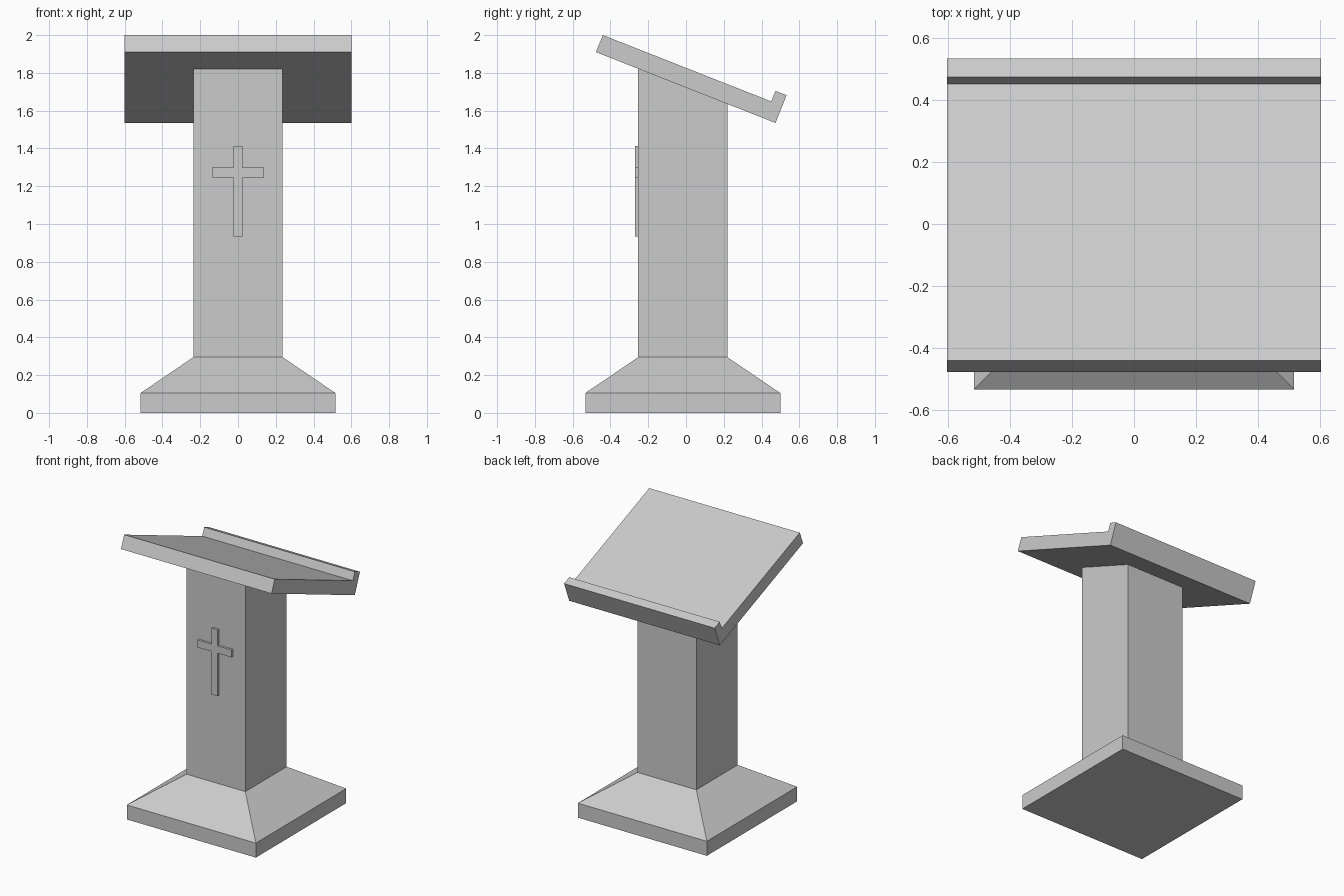
import bpy, bmesh

if "Cube" in bpy.data.objects:
    bpy.data.objects.remove(bpy.data.objects["Cube"])

stone = bpy.data.materials.new("light grey stone")
stone.diffuse_color = (0.6, 0.6, 0.6, 1)
stone.use_nodes = True
stone.node_tree.nodes["Principled BSDF"].inputs["Base Color"].default_value = stone.diffuse_color
CY = -0.017  # centre of the base and column in y


def finish(name, bm):
    bmesh.ops.recalc_face_normals(bm, faces=bm.faces)
    mesh = bpy.data.meshes.new(name)
    bm.to_mesh(mesh)
    bm.free()
    mesh.materials.append(stone)
    bpy.context.collection.objects.link(bpy.data.objects.new(name, mesh))


def extrude_profile(name, points, offset):
    """Closed outline pushed along an offset vector."""
    bm = bmesh.new()
    face = bm.faces.new([bm.verts.new(p) for p in points])
    new = bmesh.ops.extrude_face_region(bm, geom=[face])["geom"]
    bmesh.ops.translate(bm, vec=offset,
                        verts=[v for v in new if isinstance(v, bmesh.types.BMVert)])
    finish(name, bm)


# Base: square plinth with a sloped upper part
bm = bmesh.new()
rings = []
for h, z in ((0.516, 0), (0.516, 0.105), (0.236, 0.295)):
    rings.append([bm.verts.new((sx * h, CY + sy * h, z))
                  for sx, sy in ((-1, -1), (1, -1), (1, 1), (-1, 1))])
for low, high in zip(rings, rings[1:]):
    for i in range(4):
        j = (i + 1) % 4
        bm.faces.new((low[i], low[j], high[j], high[i]))
bm.faces.new(rings[0])
bm.faces.new(rings[-1])
finish("base", bm)

# Column: square shaft whose top follows the slope of the desk
h = 0.236
extrude_profile("column",
                [(-h, CY - h, 0.295), (-h, CY + h, 0.295),
                 (-h, CY + h, 1.637), (-h, CY - h, 1.822)], (2 * h, 0, 0))

# Desk: tilted board with a raised book lip at the back edge
desk = [(-0.477, 1.91), (-0.44, 2.0), (0.451, 1.649),
        (0.474, 1.705), (0.533, 1.682), (0.474, 1.535)]
extrude_profile("desk", [(-0.602, y, z) for y, z in desk], (1.204, 0, 0))

# Cross: raised relief on the column front
half = [(0.024, 0.935), (0.024, 1.245), (0.137, 1.245),
        (0.137, 1.298), (0.024, 1.298), (0.024, 1.413)]
outline = half + [(-x, z) for x, z in reversed(half)]
extrude_profile("cross", [(x, CY - h, z) for x, z in outline], (0, -0.016, 0))
